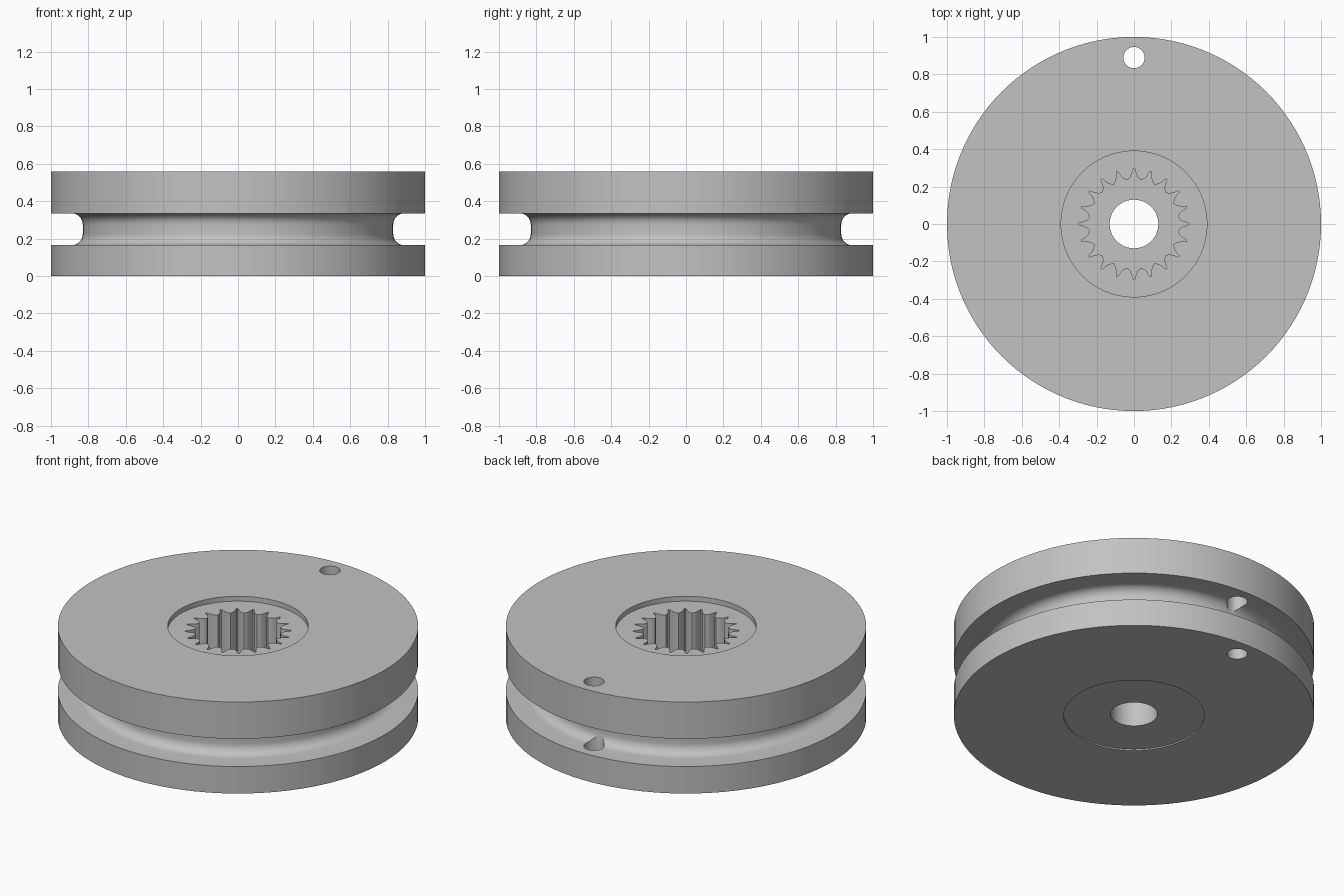
import bpy, bmesh, math
from math import sin, cos, pi, tau

cube = bpy.data.objects.get("Cube")
if cube:
    bpy.data.objects.remove(cube)

grey = bpy.data.materials.new("light grey")
grey.use_nodes = True
colour = (0.54, 0.54, 0.54, 1)
grey.diffuse_color = colour
grey.node_tree.nodes["Principled BSDF"].inputs["Base Color"].default_value = colour


def make_object(name, bm):
    bmesh.ops.recalc_face_normals(bm, faces=bm.faces)
    mesh = bpy.data.meshes.new(name)
    bm.to_mesh(mesh)
    bm.free()
    mesh.materials.append(grey)
    obj = bpy.data.objects.new(name, mesh)
    bpy.context.collection.objects.link(obj)
    return obj


def lathe(name, profile, steps):
    """Turn a closed (radius, height) profile about z."""
    bm = bmesh.new()
    rings = [[bm.verts.new((r * sin(tau * i / steps), r * cos(tau * i / steps), z))
              for r, z in profile] for i in range(steps)]
    n = len(profile)
    for i in range(steps):
        a, b = rings[i], rings[(i + 1) % steps]
        for j in range(n):
            k = (j + 1) % n
            bm.faces.new((a[j], a[k], b[k], b[j]))
    return make_object(name, bm)


def prism(name, outline, low, high):
    """Extrude a flat outline from low to high."""
    bm = bmesh.new()
    face = bm.faces.new([bm.verts.new((x, y, low)) for x, y in outline])
    top = bmesh.ops.extrude_face_region(bm, geom=[face])["geom"]
    verts = [v for v in top if isinstance(v, bmesh.types.BMVert)]
    bmesh.ops.translate(bm, verts=verts, vec=(0, 0, high - low))
    return make_object(name, bm)


def cut(target, cutter):
    mod = target.modifiers.new("cut", "BOOLEAN")
    mod.operation = "DIFFERENCE"
    mod.solver = "EXACT"
    mod.object = cutter
    bpy.context.view_layer.objects.active = target
    bpy.ops.object.modifier_apply(modifier=mod.name)
    bpy.data.objects.remove(cutter)


# Wheel section: two flanges, a filleted groove, shallow recesses and a bore
height, rim, hub, bore = 0.56, 1.0, 0.39, 0.13
groove_low, groove_high, groove_r, fillet = 0.165, 0.335, 0.83, 0.06
arc = [pi / 2 * i / 8 for i in range(9)]
lower = [(groove_r + fillet * (1 - sin(a)), groove_low + fillet * (1 - cos(a))) for a in arc]
upper = [(r, groove_low + groove_high - z) for r, z in reversed(lower)]
profile = [(bore, 0.008), (hub, 0.008), (hub, 0), (rim, 0), (rim, groove_low),
           *lower, *upper,
           (rim, groove_high), (rim, height), (hub, height), (hub, 0.53), (bore, 0.53)]
wheel = lathe("grooved_wheel", profile, 120)

# Toothed socket with twenty pointed notches
teeth = 20
tooth = [(-0.5, 0.238), (-0.4, 0.242), (-0.25, 0.25), (-0.12, 0.272), (-0.04, 0.295),
         (0.04, 0.295), (0.12, 0.272), (0.25, 0.25), (0.4, 0.242)]
outline = [(r * sin(tau * (t + f) / teeth), r * cos(tau * (t + f) / teeth))
           for t in range(teeth) for f, r in tooth]
cut(wheel, prism("socket_cutter", outline, 0.17, 0.7))

# Cord hole through both flanges
circle = [(0.057 * cos(tau * i / 32), 0.89 + 0.057 * sin(tau * i / 32)) for i in range(32)]
cut(wheel, prism("cord_hole_cutter", circle, -0.1, 0.7))

# Smooth the round walls, keep the edges crisp
bpy.ops.object.select_all(action="DESELECT")
wheel.select_set(True)
bpy.context.view_layer.objects.active = wheel
bpy.ops.object.shade_smooth_by_angle(angle=math.radians(30))
